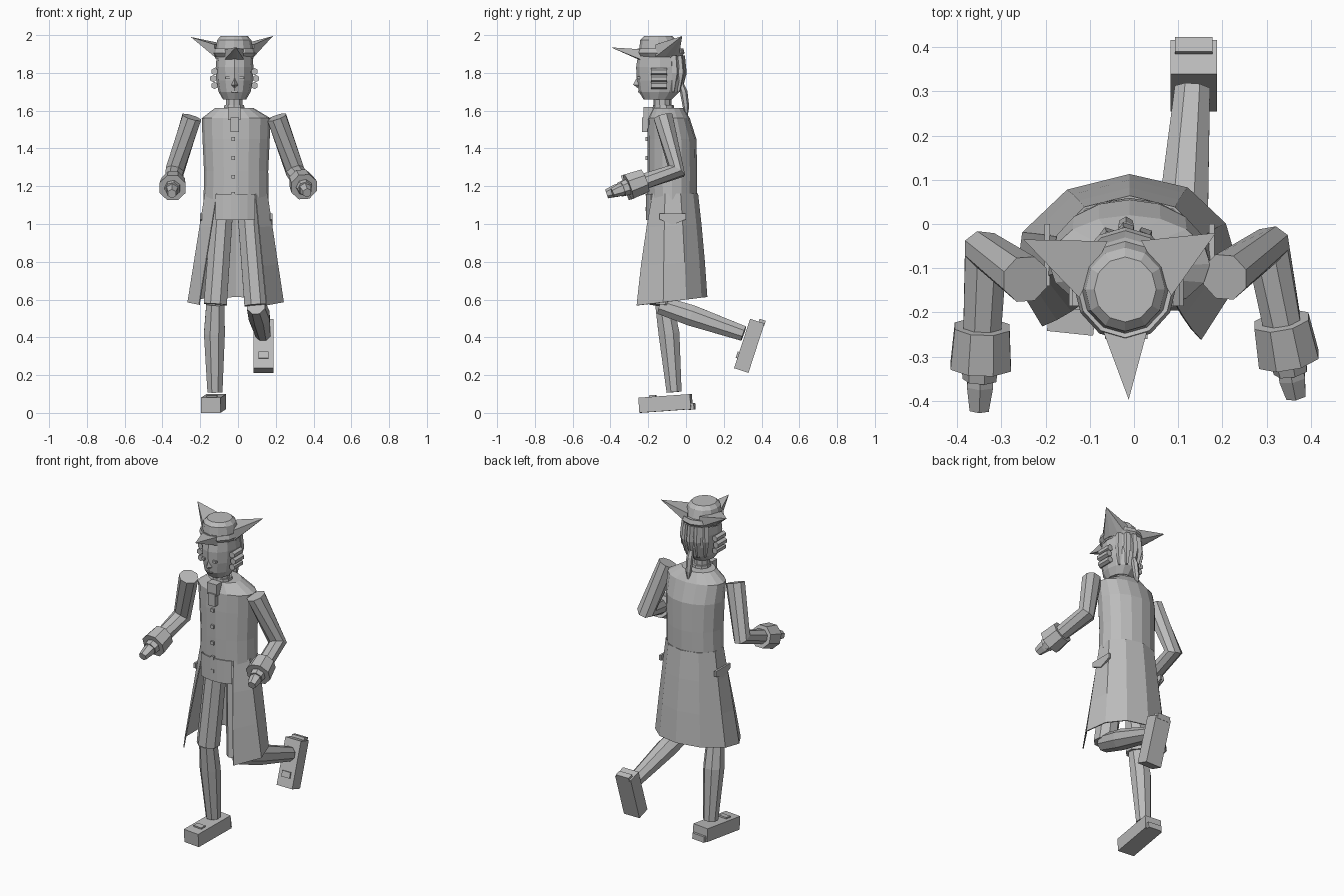
import bpy, bmesh, math
from mathutils import Vector, Matrix, Euler

if "Cube" in bpy.data.objects:
    bpy.data.objects.remove(bpy.data.objects["Cube"], do_unlink=True)

grey = bpy.data.materials.new("plain grey")
grey.use_nodes = True
grey.diffuse_color = (0.5, 0.5, 0.5, 1)
grey.node_tree.nodes["Principled BSDF"].inputs["Base Color"].default_value = (0.5, 0.5, 0.5, 1)


def finish(name, bm):
    bmesh.ops.recalc_face_normals(bm, faces=bm.faces)
    mesh = bpy.data.meshes.new(name)
    bm.to_mesh(mesh)
    bm.free()
    mesh.materials.append(grey)
    obj = bpy.data.objects.new(name, mesh)
    bpy.context.collection.objects.link(obj)
    return obj


def loft(name, rings, closed=True):
    """Skin a list of point rings; closed rings get end caps."""
    bm = bmesh.new()
    rows = [[bm.verts.new(p) for p in ring] for ring in rings]
    n = len(rows[0])
    for a, b in zip(rows, rows[1:]):
        for i in range(n if closed else n - 1):
            j = (i + 1) % n
            bm.faces.new((a[i], a[j], b[j], b[i]))
    if closed:
        bm.faces.new(rows[0])
        bm.faces.new(rows[-1])
    return finish(name, bm)


def oval(cx, cy, rx, ry, z, n=12, start=0, sweep=360):
    steps = n if sweep == 360 else n - 1
    angles = [math.radians(start + sweep * i / steps) for i in range(n)]
    return [(cx + rx * math.cos(a), cy + ry * math.sin(a), z) for a in angles]


def tube(name, points, radii, sides=8):
    pts = [Vector(p) for p in points]
    rings = []
    for i, p in enumerate(pts):
        before, after = pts[max(i - 1, 0)], pts[min(i + 1, len(pts) - 1)]
        d = Vector()
        if i > 0:
            d += (p - before).normalized()
        if i < len(pts) - 1:
            d += (after - p).normalized()
        d.normalize()
        u = Vector((1, 0, 0))
        u = (u - d * u.dot(d)).normalized()
        v = d.cross(u)
        turn = [2 * math.pi * (k + 0.5) / sides for k in range(sides)]
        rings.append([p + radii[i] * (u * math.cos(a) + v * math.sin(a)) for a in turn])
    return loft(name, rings)


def box(name, center, size, frame=Matrix()):
    bm = bmesh.new()
    place = frame @ Matrix.Translation(center) @ Matrix.Diagonal((*size, 1))
    bmesh.ops.create_cube(bm, size=1, matrix=place)
    return finish(name, bm)


def hull(name, points):
    bm = bmesh.new()
    verts = [bm.verts.new(p) for p in points]
    result = bmesh.ops.convex_hull(bm, input=verts)
    loose = [v for v in result["geom_interior"] if isinstance(v, bmesh.types.BMVert)]
    bmesh.ops.delete(bm, geom=loose, context="VERTS")
    return finish(name, bm)


# Coat body with shoulders, and the front panel hanging below the waist
loft("coat_body", [oval(*r, n=16) for r in (
    (-.01, -.073, .172, .13, 1.13), (-.01, -.073, .17, .132, 1.28),
    (-.01, -.075, .178, .13, 1.45), (-.01, -.09, .182, .11, 1.56),
    (-.02, -.095, .1, .08, 1.615))])
panel = loft("coat_front_panel", [oval(-.015, -.073, .176, .136, z, 6, 234, 72)
                                  for z in (1.02, 1.16)], closed=False)

# Open coat skirt flaring to the hem
hem = [(-.205, -.23), (-.265, -.13), (-.25, -.02), (-.15, .075), (-.01, .11),
       (.12, .08), (.205, .0), (.24, -.12), (.15, -.26)]
waist = oval(-.01, -.07, .172, .131, 1.16, 9, -126, -288)
rows = []
for t in (0, .3, .65, 1):
    flare = t + .35 * t * (1 - t)
    row = []
    for (wx, wy, wz), (hx, hy) in zip(waist, hem):
        row.append((wx + (hx - wx) * t, wy + (hy - wy) * flare, wz - (.56 - .12 * hy) * t))
    rows.append(row)
skirt = loft("coat_skirt", rows, closed=False)
for cloth in (panel, skirt):
    thick = cloth.modifiers.new("thickness", "SOLIDIFY")
    thick.thickness = .006
    thick.offset = 0

# Pocket flaps
for side, x in (("right", -.196), ("left", .176)):
    hull(side + "_pocket_flap", [(x + dx, y, z) for dx in (-.006, .006)
         for y, z in ((-.14, 1.055), (0, 1.055), (0, 1.025), (-.07, .995), (-.14, 1.025))])

# Buttons down the coat front
for i, z in enumerate((1.45, 1.35, 1.25, 1.16, 1.08)):
    box("button_%d" % (i + 1), (-.025, -.207, z), (.02, .014, .02))

# Neck, collar and cravat
tube("neck", [(-.02, -.125, 1.58), (-.02, -.125, 1.69)], [.047, .047], 10)
tube("collar", [(-.02, -.12, 1.6), (-.02, -.12, 1.63)], [.058, .055], 10)
box("cravat_knot", (-.02, -.2, 1.585), (.065, .05, .07))
box("cravat_tail", (-.016, -.218, 1.525), (.045, .03, .075))

# Head
loft("head", [oval(*r) for r in (
    (-.018, -.15, .062, .075, 1.66), (-.018, -.142, .085, .108, 1.7),
    (-.018, -.137, .097, .123, 1.76), (-.018, -.137, .1, .127, 1.83),
    (-.018, -.137, .095, .118, 1.89))])
hull("nose", [(-.018, -.255, 1.785), (-.036, -.25, 1.735), (0, -.25, 1.735),
              (-.018, -.28, 1.737), (-.018, -.255, 1.72)])
for side, x in (("right", -.055), ("left", .02)):
    box(side + "_eye", (x, -.25, 1.775), (.022, .02, .014))
box("mouth", (-.018, -.247, 1.7), (.035, .014, .006))

# Wig: rolled curls at the ears, back locks and a tail
for side, x in (("right", -.124), ("left", .088)):
    for i in range(3):
        z = 1.733 + .037 * i
        bulge = .007 * (1 - abs(i - 1)) * (1 if x > 0 else -1)
        tube("%s_curl_%d" % (side, i + 1), [(x + bulge, -.185, z), (x + bulge, -.1, z)],
             [.019, .019], 6)
for i in range(5):
    a = math.radians(40 + 25 * i)
    c, s = math.cos(a), math.sin(a)
    tube("hair_lock_%d" % (i + 1),
         [(-.018 + r * c, -.137 + (r + .022) * s, z)
          for r, z in ((.09, 1.89), (.098, 1.8), (.085, 1.7))], [.02, .022, .008], 5)
tube("hair_tail", [(-.018, -.025, 1.74), (-.018, -.012, 1.7), (-.018, .0, 1.62),
                   (-.018, .004, 1.57)], [.014, .02, .017, .005], 6)

# Three-cornered hat
hx, hy = -.02, -.148
loft("hat_crown", [oval(hx, hy + dy, r, r * 1.05, z, 12) for dy, r, z in (
    (.01, .102, 1.875), (.005, .1, 1.92), (0, .09, 1.975), (0, .07, 1.996))])
loft("hat_brim", [oval(hx, hy + .012, r, r * 1.1, z, 12) for r, z in (
    (.098, 1.88), (.117, 1.905), (.11, 1.93), (.096, 1.925))])
for name, tip, angle, spread, low, high in (
        ("right_hat_corner", (-.25, -.035, 1.99), 152, 40, 1.885, 1.95),
        ("left_hat_corner", (.185, -.02, 1.995), 30, 40, 1.885, 1.95),
        ("front_hat_corner", (-.012, -.397, 1.935), 270, 28, 1.872, 1.925)):
    base = [p for z in (low, high) for p in oval(hx, hy + .005, .106, .112, z, 4,
                                                 angle - spread, 2 * spread)]
    hull(name, [tip] + base)

# Arms, cuffs and hands
arms = {
    "right": ((-.245, -.125, 1.565), (-.335, -.06, 1.28), (-.345, -.28, 1.205), (-.35, -.42, 1.16)),
    "left": ((.205, -.12, 1.565), (.302, -.05, 1.28), (.342, -.265, 1.212), (.366, -.39, 1.165)),
}
for side, (shoulder, elbow, wrist, tip) in arms.items():
    tube(side + "_sleeve", [shoulder, elbow, wrist], [.055, .052, .045])
    w, t = Vector(wrist), Vector(tip)
    d = (t - w).normalized()
    tube(side + "_cuff", [w - d * .05, w + d * .045], [.067, .074])
    tube(side + "_cuff_lining", [w + d * .03, w + d * .075], [.045, .04], 7)
    tube(side + "_hand", [w, w + d * .09, t], [.03, .034, .025], 6)

# Legs: breeches above the knee, stockings below
legs = {
    "right": ((-.08, -.085, 1.13), (-.12, -.115, .575), (-.125, -.09, .42), (-.122, -.063, .11)),
    "left": ((.05, -.085, 1.13), (.095, -.135, .57), (.112, .03, .515), (.132, .305, .42)),
}
for side, (hip, knee, calf, ankle) in legs.items():
    tube(side + "_breeches", [hip, knee], [.062, .066])
    tube(side + "_stocking", [knee, calf, ankle], [.052, .06, .043])

# Shoes with buckle and heel
shoes = {
    "right": ((-.13, -.108, .05), (4, 0, -6)),
    "left": ((.135, .335, .355), (72, 0, 0)),
}
for side, (spot, turn) in shoes.items():
    frame = Matrix.Translation(spot) @ Euler([math.radians(a) for a in turn]).to_matrix().to_4x4()
    box(side + "_shoe", (0, 0, 0), (.105, .275, .08), frame)
    box(side + "_buckle", (0, -.065, .042), (.055, .035, .014), frame)
    box(side + "_heel", (0, .138, -.025), (.085, .03, .035), frame)
